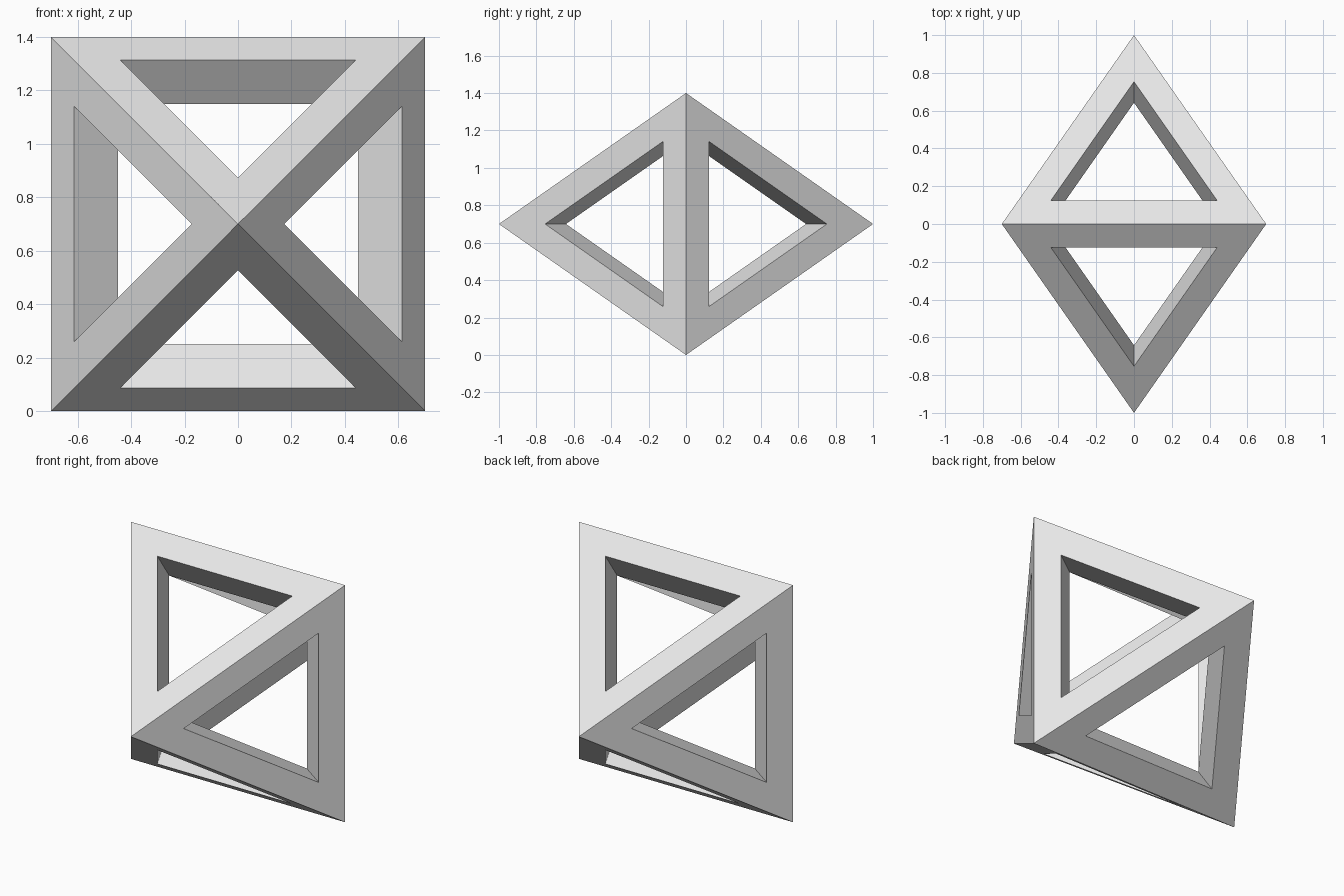
import bpy
import bmesh
from mathutils import Vector

if "Cube" in bpy.data.objects:
    bpy.data.objects.remove(bpy.data.objects["Cube"], do_unlink=True)

HALF = 0.7       # half side of the upright square ring
TIP = 1.0        # reach of the front and back tips
OPENING = 0.63   # opening size relative to its face
INNER = 0.642    # inner cavity size relative to the outer shell

grey = bpy.data.materials.new("plain_grey")
grey.use_nodes = True
grey.diffuse_color = (0.8, 0.8, 0.8, 1)
grey.node_tree.nodes["Principled BSDF"].inputs["Base Color"].default_value = (0.8, 0.8, 0.8, 1)

ring = [Vector((x * HALF, 0, z * HALF)) for x, z in ((-1, -1), (1, -1), (1, 1), (-1, 1))]
tips = [Vector((0, s * TIP, 0)) for s in (-1, 1)]

bm = bmesh.new()


def add_band(loop_a, loop_b):
    """Join two triangles with three quads."""
    for i in range(3):
        j = (i + 1) % 3
        corners = (loop_a[i], loop_a[j], loop_b[j], loop_b[i])
        bm.faces.new([bm.verts.new(c) for c in corners])


# Each side: a flat triangular border, then walls running in to the cavity
for tip in tips:
    for i in range(4):
        outer = [ring[i], ring[(i + 1) % 4], tip]
        centre = sum(outer, Vector()) / 3
        hole = [centre.lerp(c, OPENING) for c in outer]
        inner = [c * INNER for c in outer]
        add_band(outer, hole)
        add_band(hole, inner)

# Weld the sides into one closed frame and stand it on the ground
bmesh.ops.remove_doubles(bm, verts=bm.verts, dist=0.0001)
bmesh.ops.recalc_face_normals(bm, faces=bm.faces)
bmesh.ops.translate(bm, verts=bm.verts, vec=(0, 0, HALF))

mesh = bpy.data.meshes.new("octahedron_frame")
bm.to_mesh(mesh)
bm.free()
mesh.materials.append(grey)
frame = bpy.data.objects.new("octahedron_frame", mesh)
bpy.context.collection.objects.link(frame)
